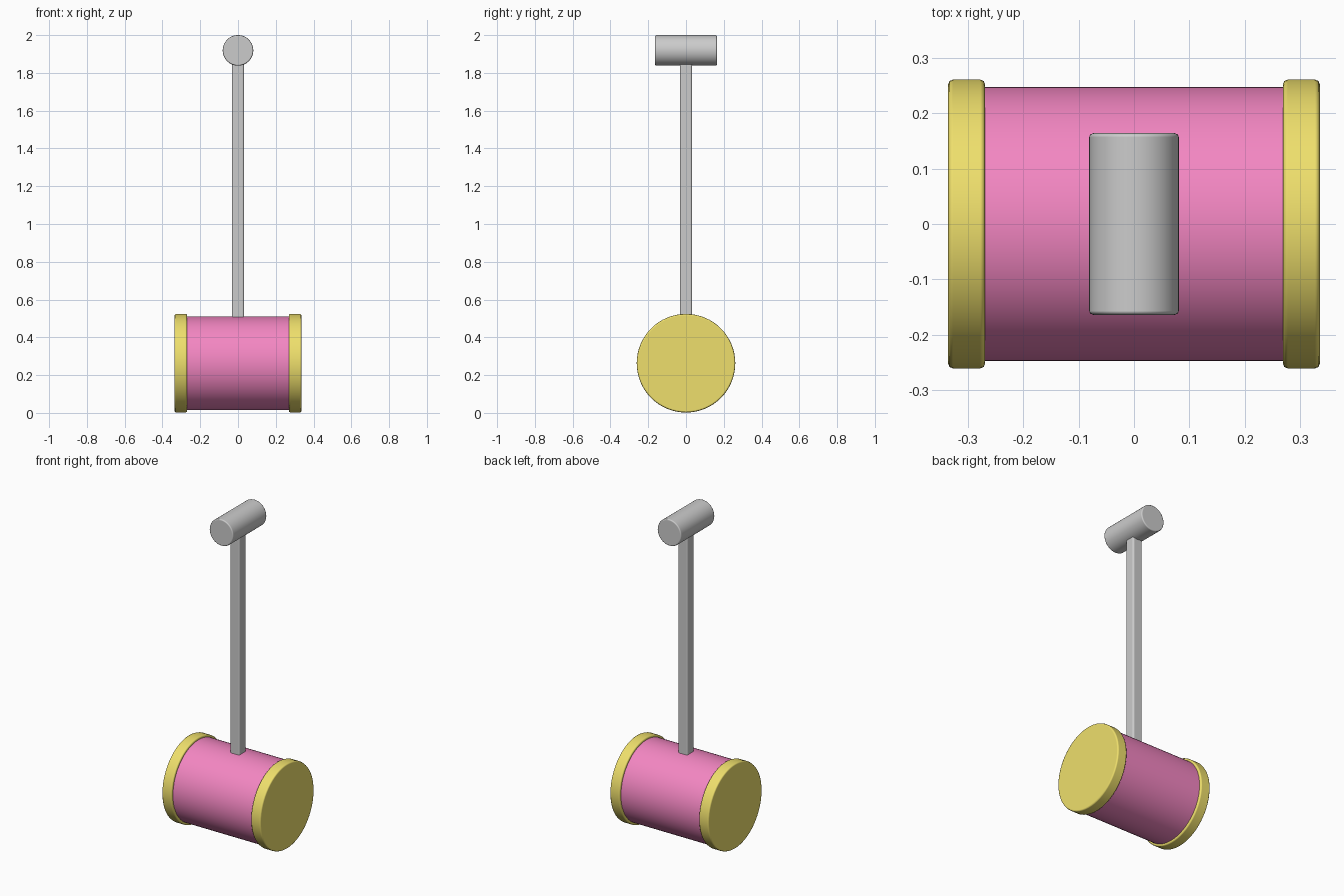
import bpy
from math import pi

if "Cube" in bpy.data.objects:
    bpy.data.objects.remove(bpy.data.objects["Cube"])

HEAD_Z = 0.263


def material(name, rgb):
    m = bpy.data.materials.new(name)
    m.diffuse_color = (*rgb, 1.0)
    m.use_nodes = True
    m.node_tree.nodes["Principled BSDF"].inputs["Base Color"].default_value = m.diffuse_color
    return m


def finish(obj, name, bevel=0.0, segments=2, mat=None):
    obj.name = name
    bpy.ops.object.transform_apply(location=False, rotation=True, scale=True)
    bpy.ops.object.shade_smooth_by_angle(angle=pi / 6)
    if bevel:
        b = obj.modifiers.new("rounded_edges", "BEVEL")
        b.width, b.segments = bevel, segments
        b.limit_method = "ANGLE"
        b.angle_limit = pi / 4
        b.harden_normals = True
    if mat:
        obj.data.materials.append(mat)
    return obj


def cylinder(name, radius, length, loc, rot, bevel=0.0, mat=None, sides=64):
    bpy.ops.mesh.primitive_cylinder_add(
        vertices=sides, radius=radius, depth=length, location=loc, rotation=rot)
    return finish(bpy.context.object, name, bevel, 2, mat)


pink = material("pink", (0.9, 0.24, 0.54))
yellow = material("yellow", (0.86, 0.74, 0.15))
along_x, along_y = (0, pi / 2, 0), (pi / 2, 0, 0)

# Mallet head barrel
cylinder("head_barrel", 0.248, 0.58, (0, 0, HEAD_Z), along_x, mat=pink)

# Striking caps on both ends
for side, label in ((-1, "left"), (1, "right")):
    cylinder(label + "_cap", 0.261, 0.067, (side * 0.3025, 0, HEAD_Z), along_x, 0.009, yellow)

# Square shaft with softened corners
bpy.ops.mesh.primitive_cube_add(size=1, location=(0, 0, 1.17))
bpy.context.object.scale = (0.066, 0.066, 1.42)
finish(bpy.context.object, "shaft", 0.011, 3)

# Cross grip at the top
cylinder("cross_grip", 0.081, 0.328, (0, 0, 1.919), along_y, 0.007)
